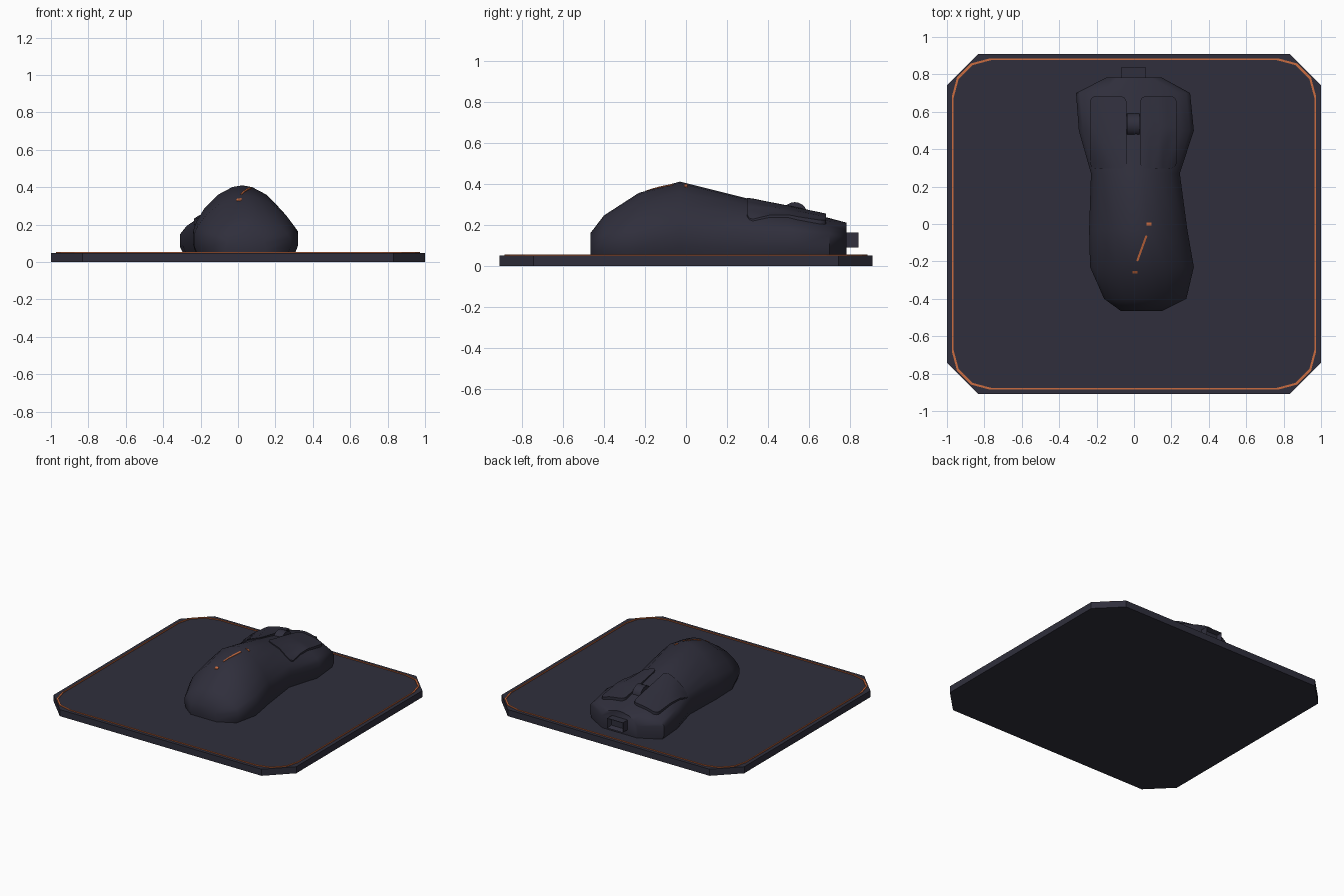
import bpy, bmesh, math
from mathutils import Vector
from mathutils.bvhtree import BVHTree

cube = bpy.data.objects.get("Cube")
if cube:
    bpy.data.objects.remove(cube, do_unlink=True)


def material(name, rgb):
    m = bpy.data.materials.new(name)
    m.use_nodes = True
    m.diffuse_color = (*rgb, 1)
    m.node_tree.nodes["Principled BSDF"].inputs["Base Color"].default_value = (*rgb, 1)
    return m


DARK = material("dark slate", (0.029, 0.028, 0.045))
ORANGE = material("orange", (0.6, 0.15, 0.05))


def finish(bm, name, mat, smooth=None):
    bmesh.ops.recalc_face_normals(bm, faces=bm.faces)
    me = bpy.data.meshes.new(name)
    bm.to_mesh(me)
    ob = bpy.data.objects.new(name, me)
    bpy.context.collection.objects.link(ob)
    me.materials.append(mat)
    if smooth:
        bpy.ops.object.select_all(action='DESELECT')
        ob.select_set(True)
        bpy.context.view_layer.objects.active = ob
        bpy.ops.object.shade_smooth_by_angle(angle=math.radians(smooth))
    return ob


def corner_loop(hx, hy, r, steps):
    """Rectangle outline with corners cut by an arc of the given steps."""
    pts = []
    for k, (sx, sy) in enumerate([(1, 1), (-1, 1), (-1, -1), (1, -1)]):
        for i in range(steps + 1):
            a = math.pi / 2 * (k + i / steps)
            pts.append((sx * (hx - r) + r * math.cos(a), sy * (hy - r) + r * math.sin(a)))
    return pts


def box(name, mat, lo, hi):
    bm = bmesh.new()
    bmesh.ops.create_cube(bm, size=1)
    for v in bm.verts:
        v.co = [(a + b) / 2 + c * (b - a) for a, b, c in zip(lo, hi, v.co)]
    return bm


# Mouse pad
bm = bmesh.new()
face = bm.faces.new([bm.verts.new((x, y, 0)) for x, y in corner_loop(1, 0.91, 0.168, 1)])
ext = bmesh.ops.extrude_face_region(bm, geom=[face])
for v in ext["geom"]:
    if isinstance(v, bmesh.types.BMVert):
        v.co.z = 0.049
finish(bm, "mouse_pad", DARK)

# Glowing trim around the pad
bm = bmesh.new()
rings = []
for inset, z in [(0, 0.045), (0, 0.054), (0.009, 0.054), (0.009, 0.045)]:
    loop = corner_loop(0.973 - inset, 0.885 - inset, 0.2, 3)
    rings.append([bm.verts.new((x, y, z)) for x, y in loop])
n = len(rings[0])
for a, b in zip(rings, rings[1:] + rings[:1]):
    for i in range(n):
        j = (i + 1) % n
        bm.faces.new((a[i], a[j], b[j], b[i]))
finish(bm, "pad_trim", ORANGE)

# Mouse body: lofted sections (y, left x, right x, top z, squareness)
SECTIONS = [
    (-0.465, -0.07, 0.15, 0.16, 0.8), (-0.40, -0.16, 0.28, 0.245, 0.3),
    (-0.23, -0.235, 0.32, 0.355, 0), (-0.03, -0.24, 0.285, 0.41, 0),
    (0.27, -0.23, 0.245, 0.335, 0.4), (0.50, -0.295, 0.32, 0.28, 0.8),
    (0.70, -0.31, 0.30, 0.232, 1), (0.782, -0.15, 0.15, 0.21, 1)]
# Half profile: width, height when round, height when square
PROFILE = [(0.95, 0, 0), (1, 0.13, 0.18), (1, 0.33, 0.55), (0.93, 0.47, 0.67),
           (0.78, 0.65, 0.79), (0.5, 0.86, 0.92), (0.2, 0.975, 0.985)]
BASE = 0.048
bm = bmesh.new()
loops = []
for y, xl, xr, top, sq in SECTIONS:
    c, w, h = (xl + xr) / 2, (xr - xl) / 2, top - BASE
    half = [(u * w, BASE + h * (r + (s - r) * sq)) for u, r, s in PROFILE]
    pts = [(c + x, z) for x, z in half] + [(c, top)] + [(c - x, z) for x, z in reversed(half)]
    loops.append([bm.verts.new((x, y, z)) for x, z in pts])
n = len(loops[0])
for a, b in zip(loops, loops[1:]):
    for i in range(n):
        j = (i + 1) % n
        bm.faces.new((a[i], a[j], b[j], b[i]))
for loop in (loops[0], loops[-1]):
    bm.faces.new(loop)
bmesh.ops.recalc_face_normals(bm, faces=bm.faces)
surface = BVHTree.FromBMesh(bm)
finish(bm, "mouse_body", DARK, 50)


def surface_z(x, y):
    hit = surface.ray_cast(Vector((x, y, 1)), Vector((0, 0, -1)))[0]
    return hit.z if hit else BASE


def draped_plate(name, mat, center, size, nx, ny, lift, drop, angle=0, cut=0):
    """Plate that follows the body surface; lift runs from the low-y to high-y end."""
    bm = bmesh.new()
    layers = []
    for is_top in (True, False):
        grid = []
        for i in range(nx + 1):
            row = []
            for j in range(ny + 1):
                u, v = i / nx - 0.5, j / ny - 0.5
                x, y = u * size[0], v * size[1]
                if i in (0, nx) and j in (0, ny):
                    x -= math.copysign(cut, x)
                    y -= math.copysign(cut, y)
                px = center[0] + x * math.cos(angle) - y * math.sin(angle)
                py = center[1] + x * math.sin(angle) + y * math.cos(angle)
                off = lift[0] + (lift[1] - lift[0]) * (v + 0.5) if is_top else -drop
                row.append(bm.verts.new((px, py, surface_z(px, py) + off)))
            grid.append(row)
        layers.append(grid)
        for i in range(nx):
            for j in range(ny):
                bm.faces.new((grid[i][j], grid[i + 1][j], grid[i + 1][j + 1], grid[i][j + 1]))
    top, low = layers
    rim = ([(i, 0) for i in range(nx)] + [(nx, j) for j in range(ny)]
           + [(i, ny) for i in range(nx, 0, -1)] + [(0, j) for j in range(ny, 0, -1)])
    for (a, b), (c, d) in zip(rim, rim[1:] + rim[:1]):
        bm.faces.new((top[a][b], top[c][d], low[c][d], low[a][b]))
    return finish(bm, name, mat, 35)


# Click buttons
for name, x in (("left_button", 0.13), ("right_button", -0.138)):
    draped_plate(name, DARK, (x, 0.49), (0.196, 0.385), 8, 14, (0.008, 0.02), 0.015, cut=0.009)

# Accent light strips on the palm rest
for name, pos, size, turn in (("accent_dot_low", (0.005, -0.258), (0.025, 0.014), 0),
                              ("accent_streak", (0.042, -0.13), (0.011, 0.145), -20),
                              ("accent_dot_high", (0.08, 0.0), (0.027, 0.014), 0)):
    draped_plate(name, ORANGE, pos, size, 2, 8, (0.004, 0.004), 0.004, math.radians(turn))

# Scroll wheel
bm = bmesh.new()
bmesh.ops.create_cone(bm, cap_ends=True, segments=20, radius1=0.062, radius2=0.062, depth=0.066)
for v in bm.verts:
    v.co = (v.co.z - 0.004, v.co.x + 0.53, v.co.y + 0.248)
finish(bm, "scroll_wheel", DARK, 40)

# Cable socket with a recessed port
bm = box("cable_socket", DARK, (-0.067, 0.75, 0.09), (0.062, 0.84, 0.163))
bmesh.ops.recalc_face_normals(bm, faces=bm.faces)
port = max(bm.faces, key=lambda f: f.calc_center_median().y)
bmesh.ops.inset_region(bm, faces=[port], thickness=0.02)
bmesh.ops.translate(bm, verts=port.verts, vec=(0, -0.03, 0))
finish(bm, "cable_socket", DARK)
